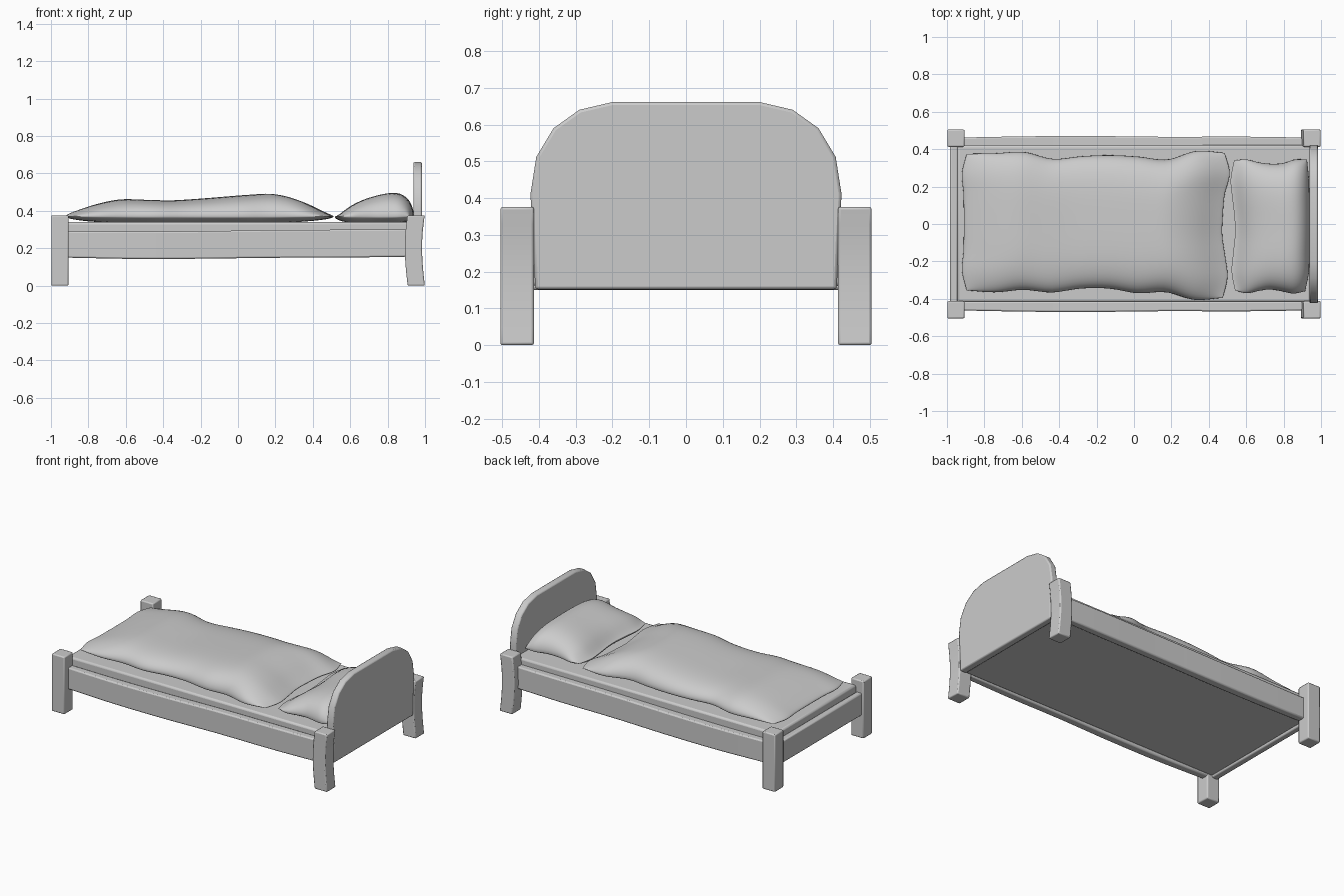
import bpy, math

if "Cube" in bpy.data.objects:
    bpy.data.objects.remove(bpy.data.objects["Cube"])


def finish(name, verts, faces, bevel=0.0, angle=35):
    me = bpy.data.meshes.new(name)
    me.from_pydata(verts, [], faces)
    ob = bpy.data.objects.new(name, me)
    bpy.context.collection.objects.link(ob)
    bpy.ops.object.select_all(action='DESELECT')
    ob.select_set(True)
    bpy.context.view_layer.objects.active = ob
    bpy.ops.object.mode_set(mode='EDIT')
    bpy.ops.mesh.select_all(action='SELECT')
    bpy.ops.mesh.remove_doubles(threshold=0.0001)
    bpy.ops.mesh.normals_make_consistent(inside=False)
    bpy.ops.object.mode_set(mode='OBJECT')
    if bevel:
        mod = ob.modifiers.new("bevel", 'BEVEL')
        mod.width, mod.segments = bevel, 2
        mod.limit_method, mod.angle_limit = 'ANGLE', math.radians(40)
    bpy.ops.object.shade_smooth_by_angle(angle=math.radians(angle))
    return ob


def loft(name, sections, bevel):
    """Skin a list of closed sections with equal point counts and cap the ends."""
    n = len(sections[0])
    verts = [p for s in sections for p in s]
    faces = [list(range(n)), list(range(len(verts) - n, len(verts)))]
    for i in range(len(sections) - 1):
        for j in range(n):
            k = (j + 1) % n
            faces.append([i*n + j, i*n + k, (i+1)*n + k, (i+1)*n + j])
    return finish(name, verts, faces, bevel)


def curve(vals, t):
    """Smooth curve through equally spaced values, t from 0 to 1."""
    s = t * (len(vals) - 1)
    i = min(int(s), len(vals) - 2)
    f = s - i
    b, c = vals[i], vals[i + 1]
    a = vals[i - 1] if i else 2*b - c
    d = vals[i + 2] if i + 2 < len(vals) else 2*c - b
    return b + 0.5*f*(c - a + f*(2*a - 5*b + 4*c - d + f*(3*(b - c) + d - a)))


def cushion(name, left, right, front, back, height, zmid, zlow, nu, nv):
    """Soft pad: wavy outline from four edge curves, puffed up along x."""
    verts, faces = [], []
    for top in (True, False):
        off = len(verts)
        for i in range(nu + 1):
            u = math.sin(math.pi * (i / nu - 0.5))
            for j in range(nv + 1):
                v = math.sin(math.pi * (j / nv - 0.5))
                s, t = (u + 1) / 2, (v + 1) / 2
                x = (1 - s) * curve(left, t) + s * curve(right, t)
                y = (1 - t) * curve(front, s) + t * curve(back, s)
                f = math.sqrt(max(0, (1 - u**4) * (1 - v**4)))
                z = zmid + f * ((curve(height, s) if top else zlow) - zmid)
                verts.append((x, y, z))
        for i in range(nu):
            for j in range(nv):
                a = off + i * (nv + 1) + j
                faces.append([a, a + 1, a + nv + 2, a + nv + 1])
    return finish(name, verts, faces, 0, 80)


def rect_z(cx, cy, h, z):
    return [(cx - h, cy - h, z), (cx + h, cy - h, z), (cx + h, cy + h, z), (cx - h, cy + h, z)]


# Legs: straight at the foot, bowed at the head
for side, sy in (("front", -1), ("back", 1)):
    loft(f"{side}_foot_leg", [rect_z(-0.952, sy*0.459, 0.046, z) for z in (0, 0.376)], 0.007)
    bow = [0, -0.010, -0.015, -0.012, -0.001]
    loft(f"{side}_head_leg",
         [rect_z(0.953 + curve(bow, k/8), sy*0.459, 0.046, 0.376*k/8) for k in range(9)], 0.007)

    # Side rails with a slight hand-made waviness
    secs = []
    for k in range(13):
        t = k / 12
        zb = curve([0.15, 0.143, 0.144, 0.149, 0.15, 0.155], t)
        zt = curve([0.291, 0.288, 0.291, 0.297, 0.299, 0.30], t)
        yo = curve([0.462, 0.469, 0.470, 0.466, 0.467, 0.462], t)
        secs.append([(-0.93 + 1.86*t, sy*y, z) for y, z in
                     ((0.415, zb), (yo, zb), (yo, zt), (0.415, zt))])
    loft(f"{side}_side_rail", secs, 0.008)

# Foot rail
loft("foot_rail", [[(x, y, z) for x, z in
     ((-0.985, 0.15), (-0.943, 0.15), (-0.943, 0.295), (-0.985, 0.295))]
     for y in (-0.43, 0.43)], 0.008)

# Mattress base
loft("mattress", [[(x, y, z) for x, y in
     ((-0.945, -0.418), (0.945, -0.418), (0.945, 0.422), (-0.945, 0.422))]
     for z in (0.16, 0.34)], 0.012)

# Headboard with faceted arch
half = [(0.41, 0.152), (0.415, 0.28), (0.423, 0.41), (0.407, 0.512),
        (0.36, 0.59), (0.29, 0.64), (0.20, 0.661)]
outline = half + [(-y, z) for y, z in reversed(half)]
loft("headboard", [[(x, y, z) for y, z in outline] for x in (0.938, 0.984)], 0.008)

# Blanket
cushion("blanket",
        left=[-0.895, -0.92, -0.912, -0.91, -0.91, -0.912, -0.92, -0.895],
        right=[0.475, 0.50, 0.488, 0.472, 0.475, 0.485, 0.512, 0.485],
        front=[-0.355, -0.365, -0.352, -0.366, -0.345, -0.345, -0.37, -0.365, -0.405, -0.395],
        back=[0.375, 0.378, 0.385, 0.348, 0.362, 0.368, 0.36, 0.345, 0.39, 0.38],
        height=[0.42, 0.45, 0.467, 0.46, 0.456, 0.464, 0.475, 0.487, 0.497, 0.47, 0.40],
        zmid=0.37, zlow=0.333, nu=56, nv=32)

# Pillow
cushion("pillow",
        left=[0.54, 0.522, 0.53, 0.54, 0.537, 0.525, 0.517, 0.535],
        right=[0.915, 0.935, 0.938, 0.94, 0.94, 0.938, 0.935, 0.925],
        front=[-0.355, -0.37, -0.358, -0.35, -0.36, -0.372, -0.36],
        back=[0.34, 0.345, 0.33, 0.322, 0.325, 0.345, 0.345],
        height=[0.37, 0.425, 0.458, 0.48, 0.495, 0.502, 0.50],
        zmid=0.37, zlow=0.333, nu=28, nv=32)
